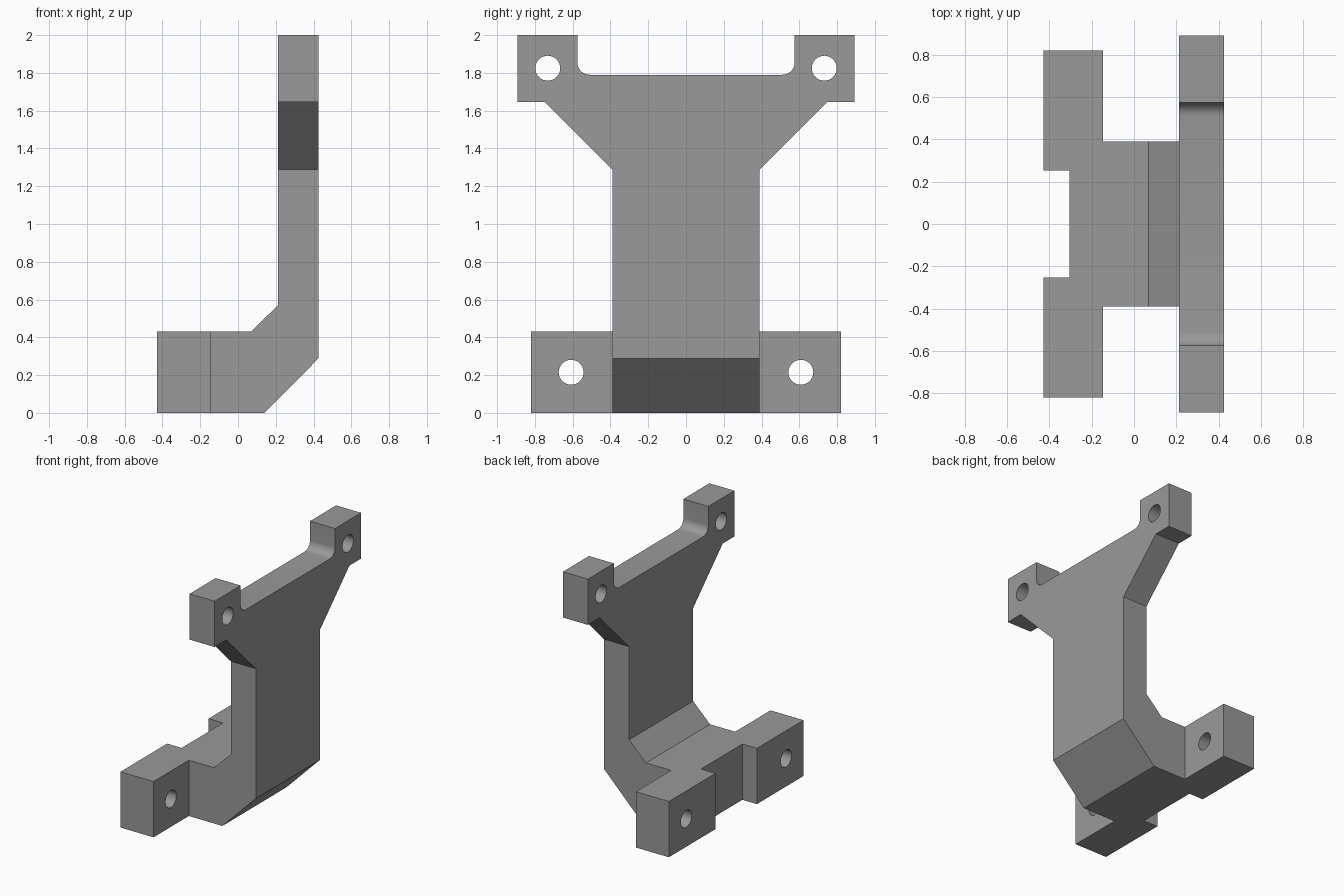
import bpy, bmesh, math
from mathutils import Vector

if "Cube" in bpy.data.objects:
    bpy.data.objects.remove(bpy.data.objects["Cube"])


def prism(name, points, axis, lo, hi):
    """Extrude a closed 2D profile along x, y or z (points use the other two axes in order)."""
    def place(p, d):
        v = list(p)
        v.insert(axis, d)
        return Vector(v)
    bm = bmesh.new()
    face = bm.faces.new([bm.verts.new(place(p, lo)) for p in points])
    side = bmesh.ops.extrude_face_region(bm, geom=[face])["geom"]
    offset = place((0, 0), hi - lo)
    bmesh.ops.translate(bm, vec=offset, verts=[g for g in side if isinstance(g, bmesh.types.BMVert)])
    bmesh.ops.recalc_face_normals(bm, faces=bm.faces)
    mesh = bpy.data.meshes.new(name)
    bm.to_mesh(mesh)
    bm.free()
    obj = bpy.data.objects.new(name, mesh)
    bpy.context.collection.objects.link(obj)
    return obj


def arc(cx, cy, r, a0, a1, n):
    return [(cx + r * math.cos(math.radians(a0 + (a1 - a0) * i / n)),
             cy + r * math.sin(math.radians(a0 + (a1 - a0) * i / n))) for i in range(n + 1)]


def cut(body, cutter):
    mod = body.modifiers.new("cut", 'BOOLEAN')
    mod.operation, mod.solver, mod.object = 'DIFFERENCE', 'EXACT', cutter
    bpy.context.view_layer.objects.active = body
    bpy.ops.object.modifier_apply(modifier=mod.name)
    bpy.data.objects.remove(cutter, do_unlink=True)


# L-shaped bracket, seen from the front, at full width
bracket = prism("bracket", [(-0.428, 0), (0.14, 0), (0.425, 0.287), (0.425, 2), (0.212, 2),
                            (0.212, 0.57), (0.068, 0.43), (-0.428, 0.43)], 1, -0.892, 0.892)

for s in (1, -1):
    # waist and flared shoulder under each upper lug
    cut(bracket, prism("waist_cutter", [(s * y, z) for y, z in (
        (0.39, -0.2), (0.39, 1.288), (0.75, 1.647), (1.2, 1.647), (1.2, -0.2))], 0, -0.146, 0.8))
    # end of each lower arm
    cut(bracket, prism("arm_cutter", [(s * 0.82, -0.2), (s * 1.2, -0.2), (s * 1.2, 0.8),
                                      (s * 0.82, 0.8)], 0, -0.8, 0.0))

# recess between the lower arms
cut(bracket, prism("recess_cutter", [(-0.8, -0.252), (-0.304, -0.252), (-0.304, 0.252),
                                     (-0.8, 0.252)], 2, -0.2, 0.8))

# saddle between the upper lugs, with rounded inner corners
R = 0.065
cut(bracket, prism("saddle_cutter", [(0.575, 2.3), (-0.575, 2.3)]
                   + arc(-0.575 + R, 1.79 + R, R, 180, 270, 8)
                   + arc(0.575 - R, 1.79 + R, R, 270, 360, 8), 0, 0.0, 0.8))

# bolt holes through the four lugs
for s in (1, -1):
    for y, z, lo, hi in ((0.732, 1.825, 0.0, 0.8), (0.608, 0.215, -0.8, 0.0)):
        cut(bracket, prism("hole_cutter", arc(s * y, z, 0.066, 0, 360, 32)[:-1], 0, lo, hi))

grey = bpy.data.materials.new("grey")
grey.diffuse_color = (0.32, 0.32, 0.32, 1)
grey.use_nodes = True
grey.node_tree.nodes["Principled BSDF"].inputs["Base Color"].default_value = grey.diffuse_color
bracket.data.materials.clear()
bracket.data.materials.append(grey)

# smooth holes and fillets, crisp corners
bpy.context.view_layer.objects.active = bracket
bracket.select_set(True)
bpy.ops.object.shade_smooth_by_angle(angle=math.radians(30))
